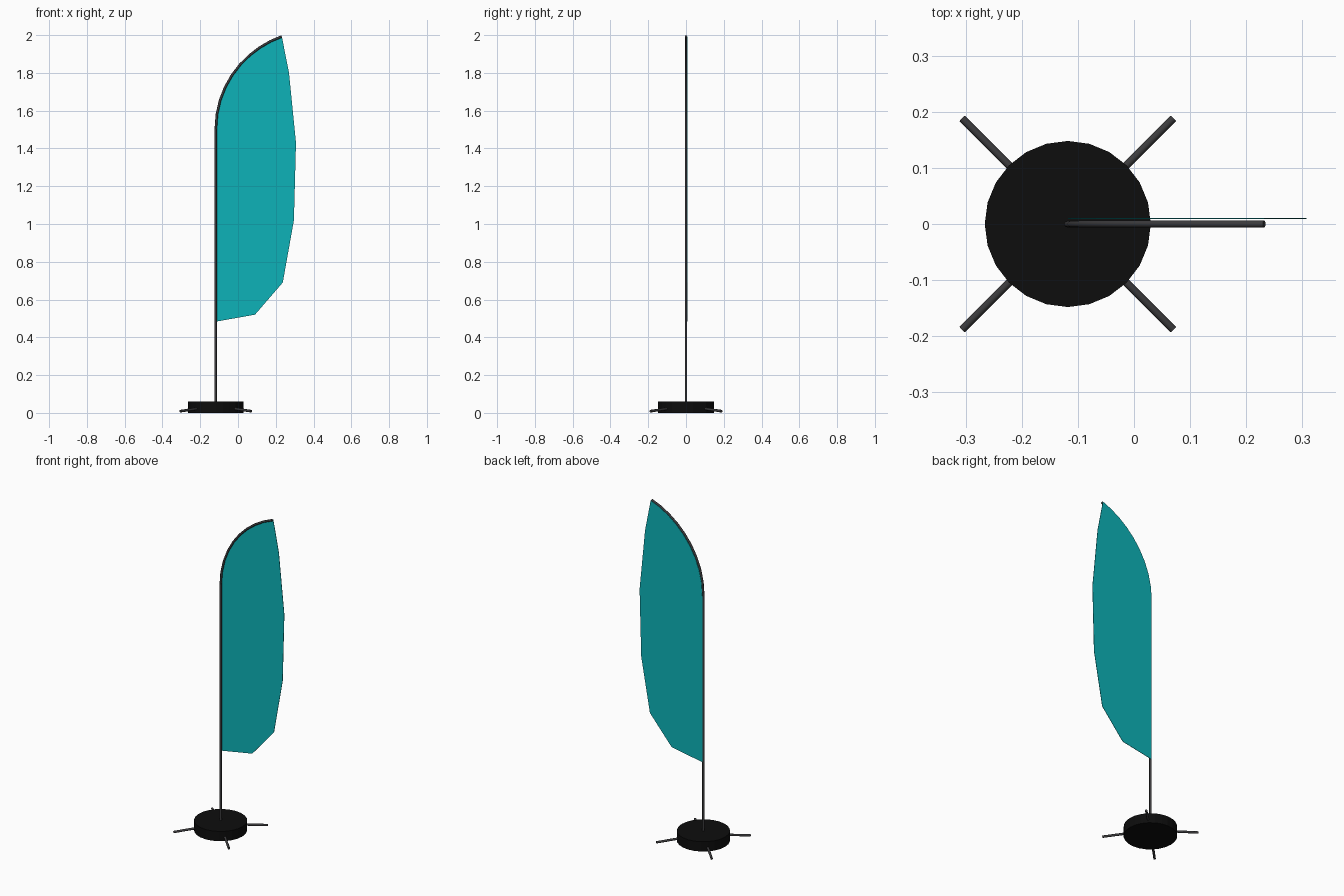
import bpy, bmesh, math
from mathutils import Vector
from mathutils.geometry import interpolate_bezier

if "Cube" in bpy.data.objects:
    bpy.data.objects.remove(bpy.data.objects["Cube"])

CX = -0.118  # pole axis


def material(name, rgb):
    m = bpy.data.materials.new(name)
    m.diffuse_color = (*rgb, 1)
    m.use_nodes = True
    m.node_tree.nodes["Principled BSDF"].inputs["Base Color"].default_value = m.diffuse_color
    return m


black = material("black", (0.004, 0.004, 0.004))
metal = material("dark_grey", (0.045, 0.044, 0.047))
teal = material("teal", (0.004, 0.45, 0.48))


def rod(name, points, radius):
    """Round tube along a polyline, turned into a mesh."""
    cu = bpy.data.curves.new(name, 'CURVE')
    cu.dimensions = '3D'
    cu.bevel_depth = radius
    cu.bevel_resolution = 2
    cu.use_fill_caps = True
    sp = cu.splines.new('POLY')
    sp.points.add(len(points) - 1)
    for p, co in zip(sp.points, points):
        p.co = (*co, 1)
    ob = bpy.data.objects.new(name, cu)
    bpy.context.collection.objects.link(ob)
    bpy.ops.object.select_all(action='DESELECT')
    ob.select_set(True)
    bpy.context.view_layer.objects.active = ob
    bpy.ops.object.convert(target='MESH')
    ob = bpy.context.object
    ob.data.materials.clear()
    ob.data.materials.append(metal)
    bpy.ops.object.shade_smooth_by_angle(angle=math.radians(50))
    return ob


# Round weighted base
bpy.ops.mesh.primitive_cylinder_add(vertices=24, radius=0.148, depth=0.06,
                                    location=(CX, 0, 0.03),
                                    rotation=(0, 0, 0))
base = bpy.context.object
base.name = "base_disc"
base.data.materials.append(black)

# Four splayed feet
for i in range(4):
    a = math.radians(45 + 90 * i)
    d = Vector((math.cos(a), math.sin(a), 0))
    c = Vector((CX, 0, 0))
    rod(f"foot_{i + 1}", [c + d * 0.02 + Vector((0, 0, 0.035)),
                          c + d * 0.266 + Vector((0, 0, 0.009))], 0.007)

# Pole with bent top
arc = interpolate_bezier(Vector((CX, 0, 1.5)), Vector((CX, 0, 1.75)),
                         Vector((0.05, 0, 1.93)), Vector((0.232, 0, 1.993)), 10)
rod("pole", [Vector((CX, 0, 0.03))] + arc, 0.0065)

# Flag: follows the pole, faceted free edge
free_edge = [(0.27, 1.8), (0.307, 1.43), (0.296, 1.02), (0.237, 0.69),
             (0.09, 0.52), (CX, 0.483)]
outline = [(p.x, p.z) for p in arc] + free_edge
bm = bmesh.new()
bm.faces.new([bm.verts.new((x, 0.009, z)) for x, z in outline])
ext = bmesh.ops.extrude_face_region(bm, geom=bm.faces[:])
bmesh.ops.translate(bm, vec=(0, 0.002, 0),
                    verts=[v for v in ext["geom"] if isinstance(v, bmesh.types.BMVert)])
bmesh.ops.recalc_face_normals(bm, faces=bm.faces[:])
me = bpy.data.meshes.new("flag")
bm.to_mesh(me)
bm.free()
me.materials.append(teal)
bpy.context.collection.objects.link(bpy.data.objects.new("flag", me))
